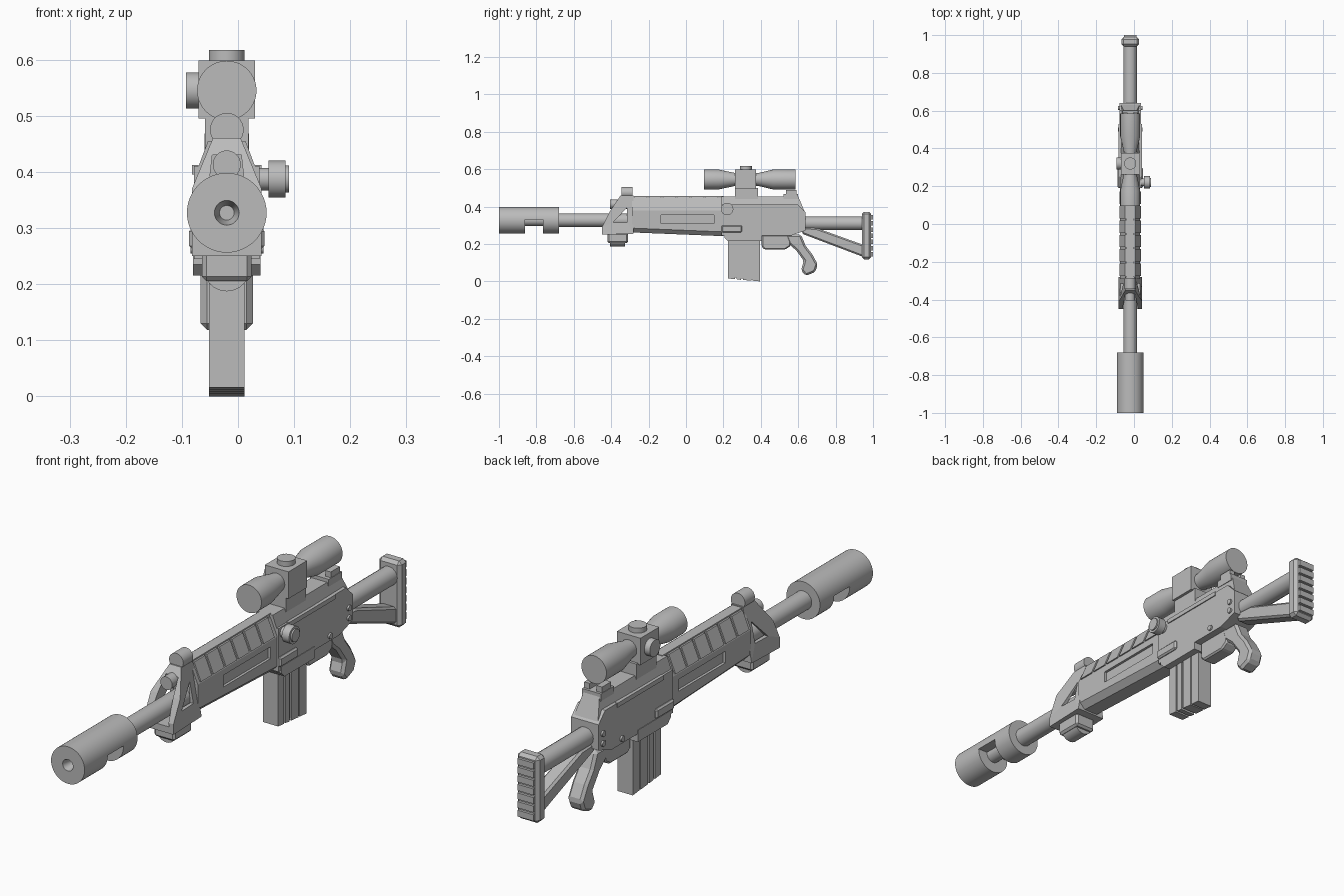
import bpy, bmesh, math
from mathutils import Matrix, Vector

CX = -0.02  # centre line of the model

old = bpy.data.objects.get("Cube")
if old:
    bpy.data.objects.remove(old, do_unlink=True)

grey = bpy.data.materials.new("matte_grey")
grey.use_nodes = True
grey.diffuse_color = (0.5, 0.5, 0.5, 1)
grey.node_tree.nodes["Principled BSDF"].inputs["Base Color"].default_value = (0.5, 0.5, 0.5, 1)


def finish(name, bm, smooth=False):
    bmesh.ops.recalc_face_normals(bm, faces=bm.faces)
    mesh = bpy.data.meshes.new(name)
    bm.to_mesh(mesh)
    bm.free()
    mesh.materials.append(grey)
    ob = bpy.data.objects.new(name, mesh)
    bpy.context.collection.objects.link(ob)
    if smooth:
        bpy.ops.object.select_all(action="DESELECT")
        ob.select_set(True)
        bpy.context.view_layer.objects.active = ob
        bpy.ops.object.shade_smooth_by_angle(angle=math.radians(35))
    return ob


def apply_modifiers(ob):
    deps = bpy.context.evaluated_depsgraph_get()
    mesh = bpy.data.meshes.new_from_object(ob.evaluated_get(deps))
    ob.modifiers.clear()
    ob.data = mesh


def cut(ob, *cutters):
    for c in cutters:
        c.hide_render = True
        mod = ob.modifiers.new("cut", "BOOLEAN")
        mod.operation, mod.solver, mod.object = "DIFFERENCE", "EXACT", c
    apply_modifiers(ob)
    for c in cutters:
        bpy.data.objects.remove(c, do_unlink=True)


def bevel(ob, width):
    mod = ob.modifiers.new("bevel", "BEVEL")
    mod.width, mod.segments, mod.limit_method = width, 1, "ANGLE"
    apply_modifiers(ob)
    return ob


def side(name, pts, half, warp=None):
    """Side outline (y, z) extruded across the width; warp(x, y, z) reshapes it."""
    bm = bmesh.new()
    face = bm.faces.new([bm.verts.new((-half, y, z)) for y, z in pts])
    out = bmesh.ops.extrude_face_region(bm, geom=[face])["geom"]
    for v in out:
        if isinstance(v, bmesh.types.BMVert):
            v.co.x = half
    for v in bm.verts:
        if warp:
            v.co = Vector(warp(*v.co))
        v.co.x += CX
    return finish(name, bm)


def section(name, half_pts, y0, y1, drop=0):
    """Mirrored cross-section (x, z) extruded along y; drop lowers the rear underside."""
    pts = half_pts + [(-x, z) for x, z in reversed(half_pts)]
    bm = bmesh.new()
    rings = [[bm.verts.new((CX + x, y, z - (d if z < 0.32 else 0))) for x, z in pts]
             for y, d in ((y0, 0), (y1, drop))]
    n = len(pts)
    for i in range(n):
        j = (i + 1) % n
        bm.faces.new((rings[0][i], rings[0][j], rings[1][j], rings[1][i]))
    bm.faces.new(rings[0])
    bm.faces.new(rings[1])
    return finish(name, bm)


def box(name, x, y, z):
    bm = bmesh.new()
    bmesh.ops.create_cube(bm, size=1)
    for v in bm.verts:
        v.co = [(r[0] + r[1]) / 2 + c * (r[1] - r[0]) for c, r in zip(v.co, (x, y, z))]
        v.co.x += CX
    return finish(name, bm)


def lathe(name, profile, centre, axis="Y", sides=32):
    """Profile of (radius, distance) turned about an axis through centre."""
    bm = bmesh.new()
    rings = [[bm.verts.new((r * math.cos(math.tau * i / sides), r * math.sin(math.tau * i / sides), d))
              for i in range(sides)] for r, d in profile]
    for a, b in zip(rings, rings[1:]):
        for i in range(sides):
            j = (i + 1) % sides
            bm.faces.new((a[i], a[j], b[j], b[i]))
    bm.faces.new(rings[0])
    bm.faces.new(rings[-1])
    turn = {"X": Matrix.Rotation(math.pi / 2, 4, "Y"), "Y": Matrix.Rotation(-math.pi / 2, 4, "X"),
            "Z": Matrix.Identity(4)}[axis]
    bmesh.ops.transform(bm, matrix=Matrix.Translation(centre) @ turn, verts=bm.verts)
    return finish(name, bm, True)


def rod(name, r, a, b, centre, axis="Y", sides=32):
    return lathe(name, [(r, a), (r, b)], centre, axis, sides)


# Barrel and muzzle sleeve with its lower notch
bore = (CX, 0, 0.327)
sleeve = lathe("muzzle_sleeve", [(0.013, -0.96), (0.022, -1), (0.071, -1), (0.071, -0.68), (0.03, -0.68)], bore, sides=48)
cut(sleeve, box("notch_cutter", (-0.1, 0.1), (-0.86, -0.765), (0.2, 0.33)))
rod("inner_barrel", 0.03, -0.9, -0.7, bore)
rod("barrel", 0.036, -0.7, -0.25, bore)


# Front bracket: two sloping side plates, triangular windows, open front
def taper(x, y, z):
    return x * (1 - 0.6 * max(0, z - 0.37) / 0.09), y, z


bracket = side("front_bracket", [(-0.45, 0.25), (-0.45, 0.29), (-0.41, 0.37), (-0.35, 0.46),
                                 (-0.28, 0.46), (-0.28, 0.255)], 0.062, taper)
cut(bracket,
    side("window_cutter", [(-0.39, 0.315), (-0.315, 0.315), (-0.315, 0.395)], 0.1),
    side("channel_cutter", [(-0.5, 0.275), (-0.31, 0.275), (-0.31, 0.43), (-0.5, 0.43)], 0.043, taper))
rod("gas_tube", 0.025, -0.405, -0.28, (CX, 0, 0.413))
rod("front_sight_drum", 0.03, -0.345, -0.285, (CX, 0, 0.475))
rod("lower_lug", 0.041, -0.405, -0.325, (CX, 0, 0.228))
bevel(box("lower_lug_band", (-0.044, 0.044), (-0.42, -0.31), (0.205, 0.26)), 0.008)

# Handguard: faceted body, recessed side slots and raised upper panels
guard = section("handguard", [(0.03, 0.262), (0.053, 0.285), (0.053, 0.378), (0.024, 0.445)], -0.29, 0.2, 0.02)
cut(guard, *[box("slot_cutter", (s * 0.055 - 0.012, s * 0.055 + 0.012), (-0.135, 0.15), (0.31, 0.355))
             for s in (-1, 1)])
for i in range(6):
    y = -0.275 + i * 0.076
    section("guard_panel_%d" % (i + 1), [(0.056, 0.384), (0.027, 0.452)], y, y + 0.066)
box("guard_top_rail", (-0.02, 0.02), (-0.28, 0.2), (0.43, 0.457))

# Receiver
side("receiver", [(0.19, 0.245), (0.56, 0.245), (0.64, 0.272), (0.64, 0.37), (0.6, 0.41), (0.19, 0.41)], 0.058)
side("receiver_top", [(0.19, 0.4), (0.64, 0.36), (0.6, 0.455), (0.19, 0.455)], 0.054,
     lambda x, y, z: (x * (0.62 if z > 0.42 else 1), y, z))
for s in (-1, 1):
    x = sorted((s * 0.05, s * 0.062))
    box("side_rail", x, (0.25, 0.53), (0.395, 0.412))
    bevel(box("side_latch", sorted((s * 0.05, s * 0.067)), (0.19, 0.3), (0.262, 0.3)), 0.006)
    for y, z in ((0.5, 0.265), (0.615, 0.328), (0.615, 0.29)):
        rod("pin", 0.011, -0.007, 0.007, (CX + s * 0.058, y, z), "X", 12)
box("rear_sight_base", (-0.04, 0.04), (0.52, 0.6), (0.44, 0.468))
for s in (-1, 1):
    box("rear_sight_ear", sorted((s * 0.015, s * 0.038)), (0.535, 0.59), (0.46, 0.49))

# Charging knob on the left side
lathe("charging_knob", [(0.02, 0.03), (0.02, 0.054), (0.033, 0.054), (0.033, 0.085),
                        (0.024, 0.085), (0.024, 0.091)], (0, 0.22, 0.387), "X")

# Magazine and well
side("magazine_well", [(0.205, 0.26), (0.205, 0.235), (0.225, 0.215), (0.405, 0.215), (0.405, 0.26)], 0.06)
side("magazine_core", [(0.228, 0.024), (0.392, 0.006), (0.392, 0.23), (0.228, 0.23)], 0.026)
for i, (a, b) in enumerate(((0.225, 0.262), (0.27, 0.295), (0.305, 0.35), (0.356, 0.396))):
    side("magazine_rib_%d" % (i + 1), [(a, 0.016 - i * 0.004), (b, 0.012 - i * 0.004), (b, 0.225), (a, 0.225)], 0.032)

# Trigger housing and grip
guard_box = side("trigger_housing", [(0.405, 0.25), (0.405, 0.185), (0.42, 0.17), (0.53, 0.17), (0.56, 0.19), (0.56, 0.25)], 0.03)
bevel(guard_box, 0.006)
grip = side("grip", [(0.53, 0.25), (0.55, 0.2), (0.59, 0.165), (0.63, 0.11), (0.615, 0.06), (0.64, 0.03),
                     (0.69, 0.05), (0.705, 0.09), (0.675, 0.145), (0.64, 0.19), (0.615, 0.25)], 0.032)
bevel(grip, 0.01)

# Stock: upper tube, lower strut, butt plate with slats
rod("stock_tube", 0.036, 0.62, 0.95, (CX, 0, 0.311), sides=16)
strut = side("stock_strut", [(0.62, 0.255), (0.62, 0.29), (0.7, 0.285), (0.95, 0.195), (0.95, 0.13)], 0.03)
bevel(strut, 0.008)
butt = box("butt_plate", (-0.047, 0.047), (0.94, 0.99), (0.118, 0.372))
bevel(butt, 0.012)
for i in range(7):
    z = 0.133 + i * 0.033
    box("butt_slat_%d" % (i + 1), (-0.034, 0.034), (0.98, 1.0), (z, z + 0.024))

# Scope
sight = (CX, 0, 0.545)
lathe("scope_front", [(0.053, 0.095), (0.053, 0.175), (0.034, 0.265), (0.034, 0.3)], sight, sides=40)
lathe("scope_rear", [(0.034, 0.35), (0.034, 0.385), (0.053, 0.465), (0.053, 0.585)], sight, sides=40)
box("scope_block", (-0.05, 0.05), (0.262, 0.375), (0.495, 0.598))
box("scope_mount", (-0.039, 0.039), (0.262, 0.385), (0.44, 0.5))
rod("scope_top_dial", 0.032, 0.59, 0.617, (CX, 0.32, 0), "Z")
rod("scope_side_dial", 0.032, -0.093, -0.065, (0, 0.32, 0.545), "X")
